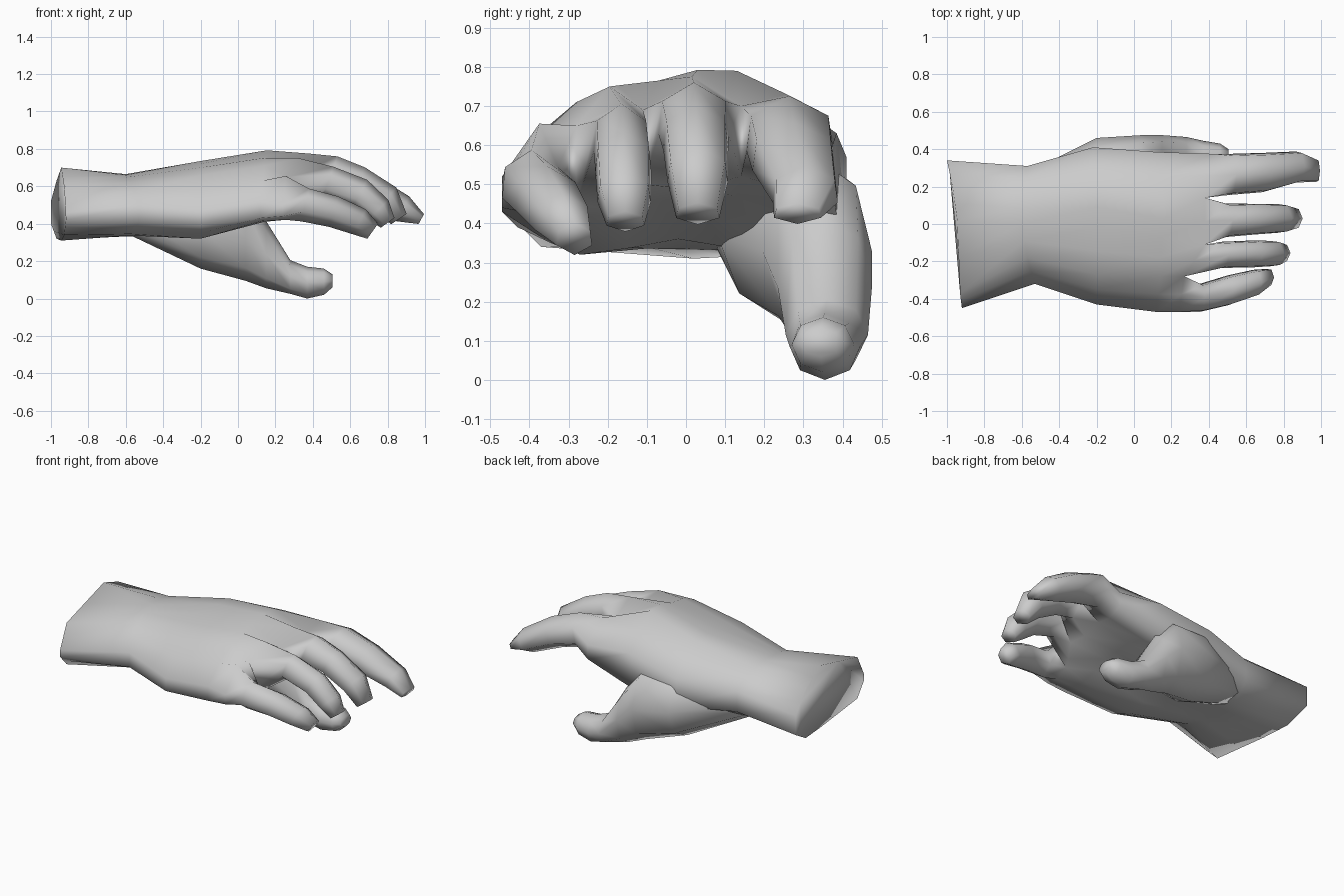
import bpy, bmesh, math
from mathutils import Vector

if "Cube" in bpy.data.objects:
    bpy.data.objects.remove(bpy.data.objects["Cube"])

# Palm stations: bulge between knots, then five knots (x, y, top z, bottom z)
PALM = [
    (0.00, [(-.92, -.45, .46, .42), (-.93, -.37, .60, .34), (-.945, .02, .70, .31), (-.97, .20, .63, .32), (-1.0, .34, .52, .40)]),
    (0.01, [(-.53, -.32, .50, .41), (-.57, -.18, .62, .345), (-.60, 0, .66, .335), (-.60, .17, .65, .335), (-.57, .31, .55, .42)]),
    (0.01, [(-.20, -.43, .47, .39), (-.20, -.27, .66, .32), (-.20, -.02, .72, .36), (-.20, .2, .73, .33), (-.22, .41, .57, .40)]),
    (0.015, [(.12, -.47, .52, .43), (.14, -.28, .71, .41), (.15, -.07, .765, .46), (.16, .13, .79, .47), (.12, .385, .63, .42)]),
    (0.08, [(.24, -.47, .50, .44), (.27, -.28, .65, .45), (.38, -.11, .69, .50), (.38, .14, .70, .52), (.42, .375, .60, .51)]),
]

# Finger sections from root to tip: (x, y, z, half width, half thickness)
FINGERS = [
    [(.36, -.395, .50, .075, .09), (.51, -.355, .465, .08, .085), (.65, -.315, .41, .07, .075), (.72, -.285, .36, .045, .05)],
    [(.48, -.165, .62, .07, .09), (.65, -.16, .56, .072, .085), (.75, -.158, .475, .068, .075), (.80, -.155, .405, .048, .045)],
    [(.50, .02, .665, .09, .10), (.64, .025, .62, .083, .09), (.79, .03, .53, .077, .085), (.86, .03, .425, .055, .05)],
    [(.52, .265, .625, .11, .105), (.70, .275, .57, .105, .095), (.88, .305, .48, .083, .075), (.98, .285, .425, .06, .03)],
]

# Thumb sections from wrist to tip
THUMB = [
    (-.60, .14, .46, .12, .11), (-.20, .27, .37, .19, .21), (.04, .335, .33, .14, .235),
    (.15, .355, .235, .12, .18), (.28, .36, .115, .105, .09), (.37, .355, .085, .09, .085),
    (.46, .350, .09, .08, .07), (.505, .345, .095, .055, .035),
]


def bridge(bm, a, b):
    for i in range(len(a)):
        j = (i + 1) % len(a)
        bm.faces.new((a[i], a[j], b[j], b[i]))


def sections(bm, secs, outline, start=None):
    """Loft an outline along the section centres, then cap the tip."""
    ring = start
    for k, (x, y, z, w, h) in enumerate(secs):
        p, q = secs[max(k - 1, 0)], secs[min(k + 1, len(secs) - 1)]
        d = Vector((q[0] - p[0], 0, q[2] - p[2])).normalized()
        up = Vector((-d.z, 0, d.x))
        if start is None:
            up = Vector((0, 0, 1))
        new = [bm.verts.new(Vector((x, y, z)) + Vector((0, u * w, 0)) + up * (v * h)) for u, v in outline]
        if ring:
            bridge(bm, ring, new)
        else:
            bm.faces.new(new)
        ring = new
    bm.faces.new(ring)


def finish(bm, name):
    bmesh.ops.recalc_face_normals(bm, faces=bm.faces[:])
    me = bpy.data.meshes.new(name)
    bm.to_mesh(me)
    bm.free()
    ob = bpy.data.objects.new(name, me)
    bpy.context.collection.objects.link(ob)
    bpy.ops.object.select_all(action='DESELECT')
    ob.select_set(True)
    bpy.context.view_layer.objects.active = ob
    bpy.ops.object.shade_smooth_by_angle(angle=math.radians(120))


def row(bm, knots, zi, bulge):
    """Knot points with a raised point between each pair."""
    pts = [Vector((k[0], k[1], k[zi])) for k in knots]
    out = [pts[0]]
    for a, b in zip(pts, pts[1:]):
        out += [(a + b) / 2 + Vector((0, 0, bulge)), b]
    return [bm.verts.new(p) for p in out]


# Wrist and palm
bm = bmesh.new()
prev = None
for bulge, knots in PALM:
    top = row(bm, knots, 2, bulge)
    bot = row(bm, knots, 3, -bulge * 0.3)
    ring = top + bot[::-1]
    if prev:
        bridge(bm, prev, ring)
    else:
        bm.faces.new(ring)
    prev = ring

# Fingers grow from the knuckle row and share its webs
HEX = [(-.9, .5), (0, 1), (.9, .5), (1, -.4), (0, -1), (-1, -.4)]
for i, secs in enumerate(FINGERS):
    s = 2 * i
    start = [top[s], top[s + 1], top[s + 2], bot[s + 2], bot[s + 1], bot[s]]
    sections(bm, secs, HEX, start)
finish(bm, "palm_and_fingers")

# Thumb with the fleshy base
bm = bmesh.new()
OCT = [(math.cos(t * math.pi / 4), math.sin(t * math.pi / 4)) for t in range(8)]
sections(bm, THUMB, OCT)
finish(bm, "thumb")
